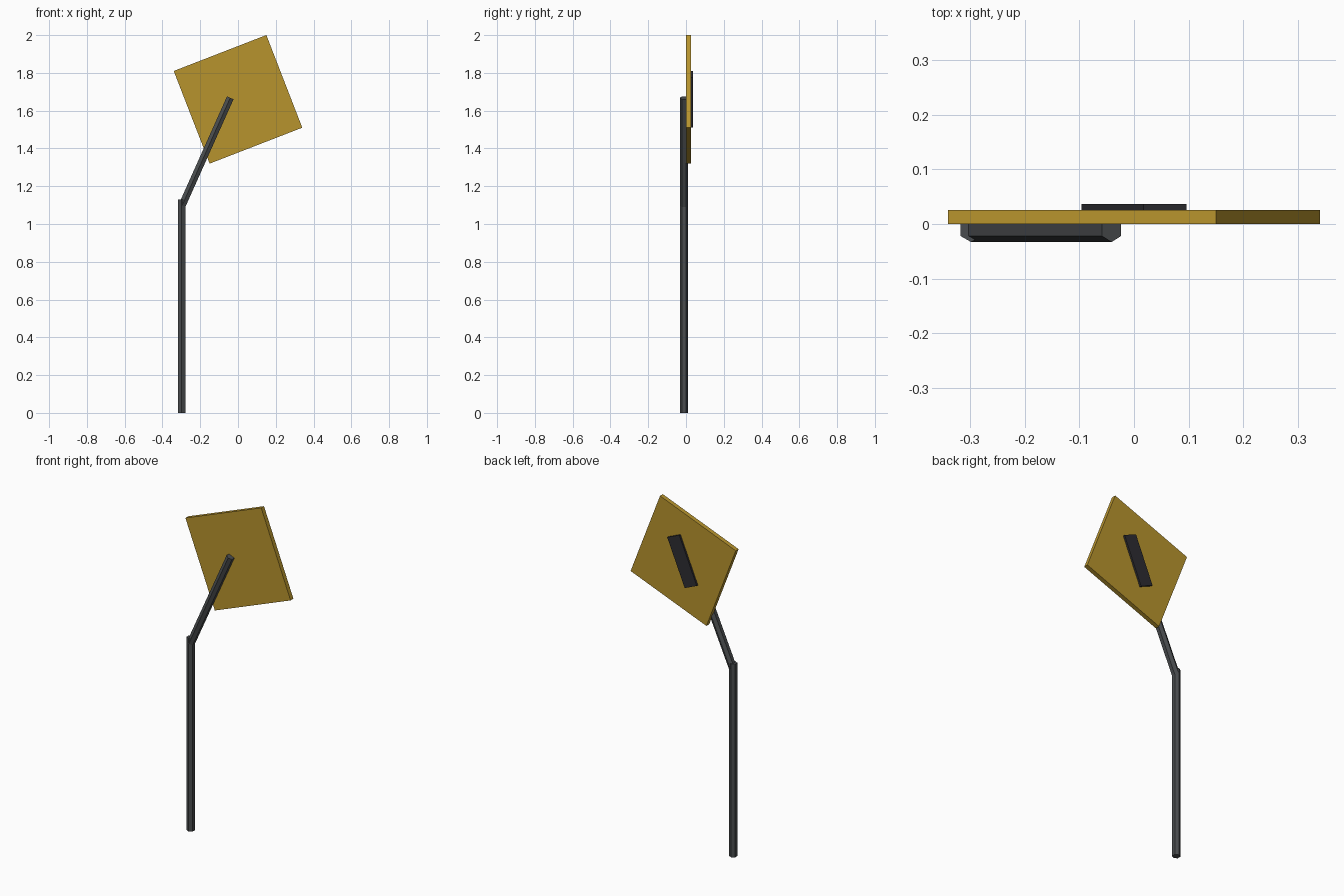
import bpy
import bmesh
from math import atan2, cos, pi, radians, sin
from mathutils import Matrix, Vector

cube = bpy.data.objects.get("Cube")
if cube:
    bpy.data.objects.remove(cube, do_unlink=True)


def material(name, rgb):
    mat = bpy.data.materials.new(name)
    mat.use_nodes = True
    color = (*rgb, 1)
    mat.diffuse_color = color
    mat.node_tree.nodes["Principled BSDF"].inputs["Base Color"].default_value = color
    return mat


def finish(bm, name, mat):
    bmesh.ops.recalc_face_normals(bm, faces=bm.faces)
    mesh = bpy.data.meshes.new(name)
    bm.to_mesh(mesh)
    bm.free()
    mesh.materials.append(mat)
    obj = bpy.data.objects.new(name, mesh)
    bpy.context.collection.objects.link(obj)
    return obj


def hex_rod(name, start, end, radius, mat):
    """Six-sided rod in an xz plane, with one ridge facing the front."""
    a, b = Vector(start), Vector(end)
    tilt = atan2(b.x - a.x, b.z - a.z)
    bm = bmesh.new()
    ring = [bm.verts.new((radius * sin(i * pi / 3), radius * cos(i * pi / 3), 0))
            for i in range(6)]
    base = bm.faces.new(ring)
    top = bmesh.ops.extrude_face_region(bm, geom=[base], use_keep_orig=True)
    bmesh.ops.translate(bm, vec=(0, 0, (b - a).length),
                        verts=[v for v in top["geom"] if isinstance(v, bmesh.types.BMVert)])
    bm.transform(Matrix.Translation(a) @ Matrix.Rotation(tilt, 4, "Y"))
    return finish(bm, name, mat)


def tilted_plate(name, width, height, y_front, y_back, center_z, tilt, mat):
    """Flat plate facing the front, turned about the y axis."""
    bm = bmesh.new()
    bmesh.ops.create_cube(bm, size=1)
    bm.transform(Matrix.Translation((0, (y_front + y_back) / 2, center_z))
                 @ Matrix.Rotation(radians(tilt), 4, "Y")
                 @ Matrix.Diagonal((width, y_back - y_front, height, 1)))
    return finish(bm, name, mat)


gold = material("mustard yellow", (0.477, 0.296, 0.027))
steel = material("dark grey metal", (0.068, 0.073, 0.077))
black = material("near black", (0.027, 0.026, 0.032))

# Bent post: upright lower part and leaning upper part
ROD_Y = -0.011
hex_rod("post", (-0.298, ROD_Y, 0), (-0.298, ROD_Y, 1.13), 0.022, steel)
hex_rod("bent_arm", (-0.296, ROD_Y, 1.098), (-0.041, ROD_Y, 1.668), 0.022, steel)

# Crooked square panel and the strip fixed to its back
tilted_plate("sign_panel", 0.526, 0.526, 0, 0.026, 1.66, -21.2, gold)
tilted_plate("back_strip", 0.085, 0.29, 0.026, 0.037, 1.66, 23, black)
